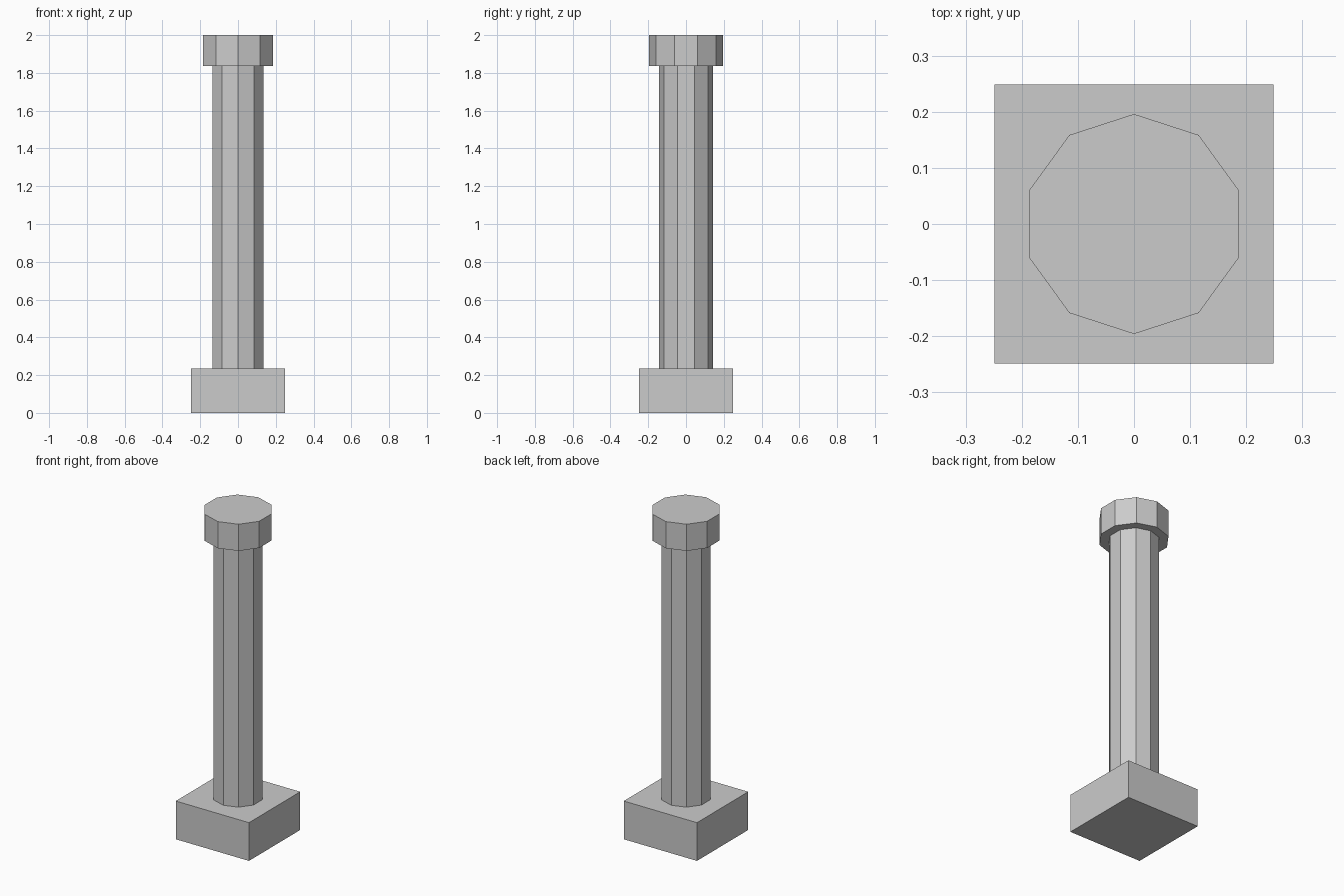
import bpy

if "Cube" in bpy.data.objects:
    bpy.data.objects.remove(bpy.data.objects["Cube"])

SIDES = 10


def drum(name, radius, z0, z1):
    # Ten-sided upright prism with a corner pointing along +y and -y
    bpy.ops.mesh.primitive_cylinder_add(
        vertices=SIDES, radius=radius, depth=z1 - z0, location=(0, 0, (z0 + z1) / 2))
    bpy.context.object.name = name


def block(name, width, z0, z1):
    bpy.ops.mesh.primitive_cube_add(size=1, location=(0, 0, (z0 + z1) / 2))
    ob = bpy.context.object
    ob.name = name
    ob.scale = (width, width, z1 - z0)
    bpy.ops.object.transform_apply(location=False, rotation=False, scale=True)


# Square plinth
block("plinth", 0.498, 0.0, 0.235)
# Column shaft
drum("shaft", 0.143, 0.235, 1.836)
# Wider capital on top
drum("capital", 0.196, 1.836, 2.0)
